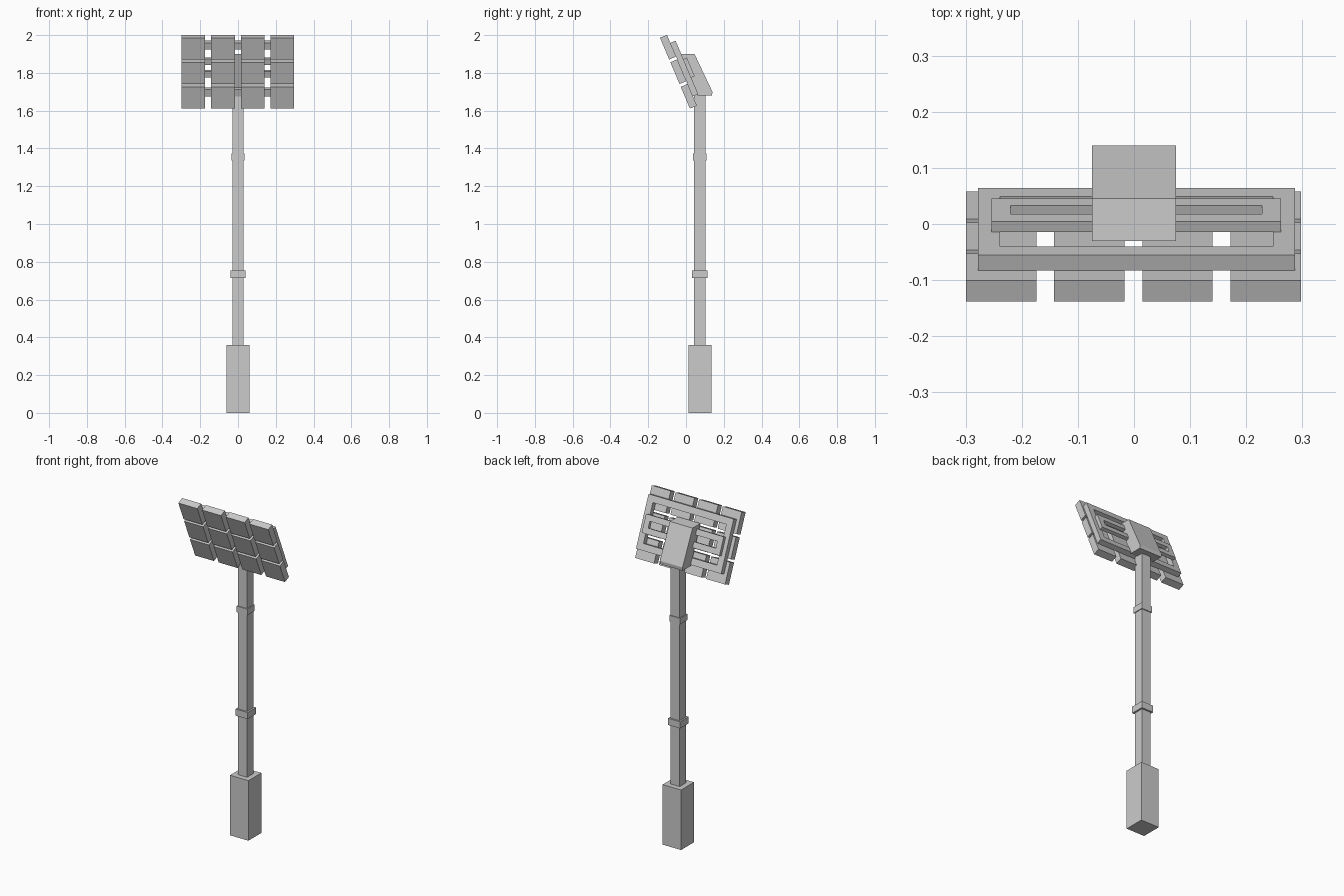
import bpy, math
from mathutils import Matrix

if "Cube" in bpy.data.objects:
    bpy.data.objects.remove(bpy.data.objects["Cube"])

# Panel frame: local x across, y towards the back, z up the slope
TILT = Matrix.Translation((0, -0.0585, 1.7985)) @ Matrix.Rotation(math.radians(22.9), 4, 'X')


def mesh(name, verts, faces, matrix=None):
    me = bpy.data.meshes.new(name)
    me.from_pydata(verts, [], faces)
    if matrix:
        me.transform(matrix)
    ob = bpy.data.objects.new(name, me)
    bpy.context.collection.objects.link(ob)
    return ob


def prism(name, loop, axis_pts, hole=None, matrix=None):
    """Sweep a closed outline between two depths; an optional hole has the same point count."""
    a, b = axis_pts
    n = len(loop)
    if hole is None:
        verts = [p(a) for p in loop] + [p(b) for p in loop]
        faces = [tuple(range(n)), tuple(range(2 * n - 1, n - 1, -1))]
        faces += [(i, i + n, (i + 1) % n + n, (i + 1) % n) for i in range(n)]
    else:
        rings = [(loop, a), (loop, b), (hole, b), (hole, a)]
        verts = [p(d) for r, d in rings for p in r]
        faces = [(k * n + i, (k + 1) % 4 * n + i, (k + 1) % 4 * n + (i + 1) % n, k * n + (i + 1) % n)
                 for k in range(4) for i in range(n)]
    return mesh(name, verts, faces, matrix)


def rect(x0, x1, z0, z1):
    return [lambda d, x=x, z=z: (x, d, z) for x, z in ((x0, z0), (x1, z0), (x1, z1), (x0, z1))]


def box(name, x, y, z, matrix=None):
    return prism(name, rect(*x, *z), y, matrix=matrix)


def column(name, half, z0, z1, yc=0.073):
    return box(name, (-half, half), (yc - half, yc + half), (z0, z1))


def frame(name, x0, x1, z0, z1, border, depth):
    return prism(name, rect(x0, x1, z0, z1), depth,
                 rect(x0 + border, x1 - border, z0 + border, z1 - border), TILT)


# Base, pole and collars
column("base", 0.061, 0.0, 0.36)
column("pole", 0.03, 0.355, 1.70)
column("lower_collar", 0.04, 0.715, 0.755)
column("upper_collar", 0.035, 1.335, 1.372)

# Wedge housing behind the panel
profile = [(-0.03, 1.90), (0.045, 1.90), (0.14, 1.70), (0.138, 1.68), (0.062, 1.68)]
prism("housing", [lambda d, y=y, z=z: (d, y, z) for y, z in profile], (-0.075, 0.075))

# Grid of square tiles
for c in range(4):
    for r in range(3):
        xc = -0.001 + (c - 1.5) * 0.157
        zc = (r - 1) * 0.141
        box(f"tile_{c}_{r}", (xc - 0.0627, xc + 0.0627), (0, 0.04),
            (zc - 0.0625, zc + 0.0625), TILT)

# Mounting frames behind the tiles
frame("outer_frame", -0.278, 0.287, -0.15, 0.157, 0.039, (0.04, 0.07))
frame("inner_frame", -0.254, 0.262, -0.055, 0.051, 0.034, (0.07, 0.09))

# Consistent outward normals
import bmesh
for ob in bpy.context.collection.objects:
    bm = bmesh.new()
    bm.from_mesh(ob.data)
    bmesh.ops.recalc_face_normals(bm, faces=bm.faces)
    bm.to_mesh(ob.data)
    bm.free()
